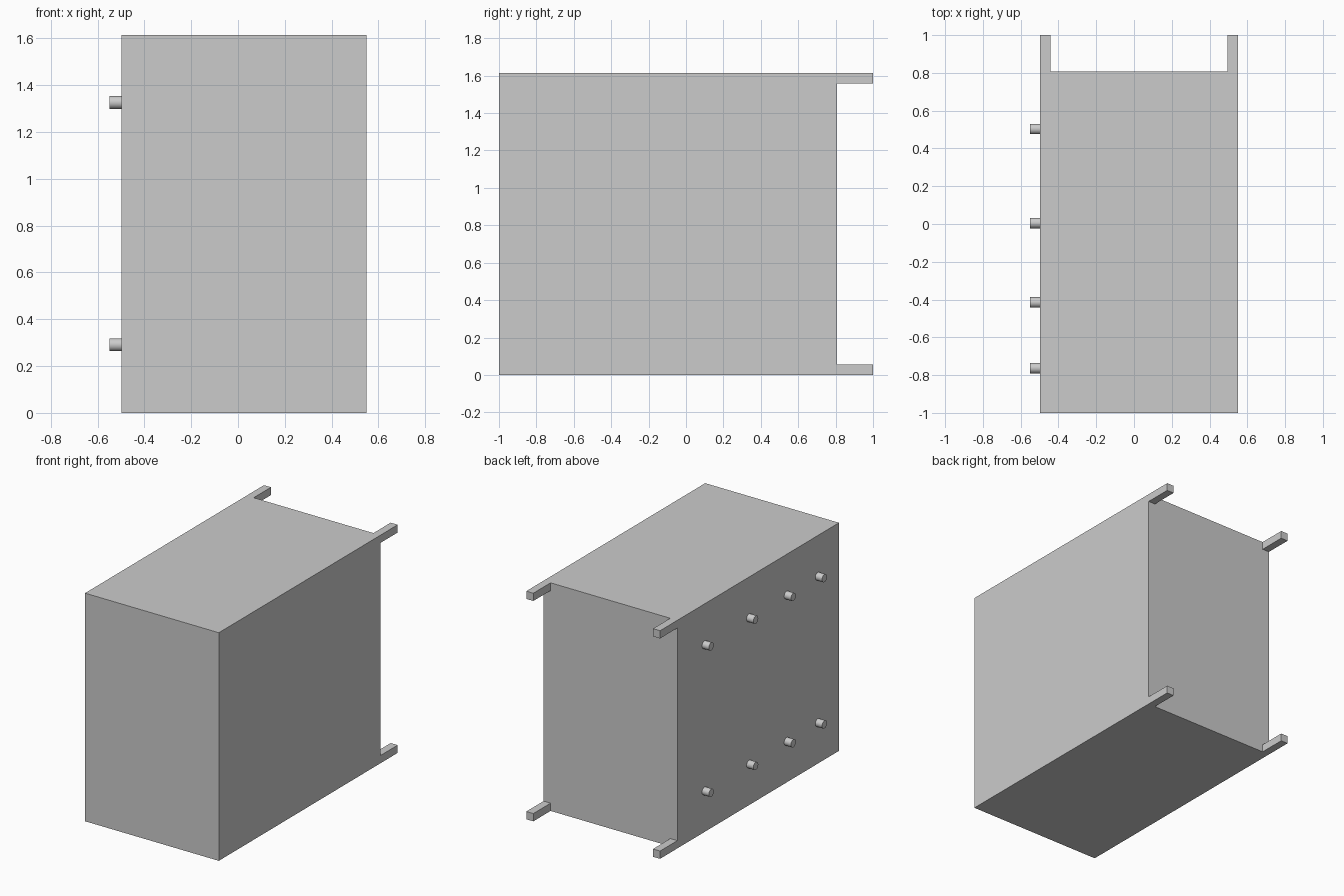
import bpy
from math import pi

if "Cube" in bpy.data.objects:
    bpy.data.objects.remove(bpy.data.objects["Cube"])

X0, X1 = -0.497, 0.55      # body sides (pegs reach -0.55)
Y_FRONT, Y_BACK = -1.0, 0.807
HEIGHT = 1.614
BAR = 0.055                # thickness of the corner bars


def box(name, lo, hi):
    bpy.ops.mesh.primitive_cube_add(size=1, location=[(a + b) / 2 for a, b in zip(lo, hi)])
    ob = bpy.context.object
    ob.name = name
    ob.scale = [b - a for a, b in zip(lo, hi)]
    bpy.ops.object.transform_apply(location=False, rotation=False, scale=True)
    return ob


# Main cabinet block
box("cabinet_body", (X0, Y_FRONT, 0), (X1, Y_BACK, HEIGHT))

# Four square bars projecting from the back corners
for side, x in (("left", X0), ("right", X1 - BAR)):
    for level, z in (("lower", 0), ("upper", HEIGHT - BAR)):
        box(f"{level}_{side}_corner_bar", (x, Y_BACK, z), (x + BAR, 1.0, z + BAR))

# Two rows of round pegs on the left side
for level, z in (("lower", 0.291), ("upper", 1.326)):
    for i, y in enumerate((0.503, 0.005, -0.415, -0.763), 1):
        bpy.ops.mesh.primitive_cylinder_add(
            vertices=32, radius=0.0275, depth=X0 + 0.55,
            location=((X0 - 0.55) / 2, y, z), rotation=(0, pi / 2, 0))
        bpy.context.object.name = f"{level}_peg_{i}"
        bpy.ops.object.shade_smooth_by_angle()
